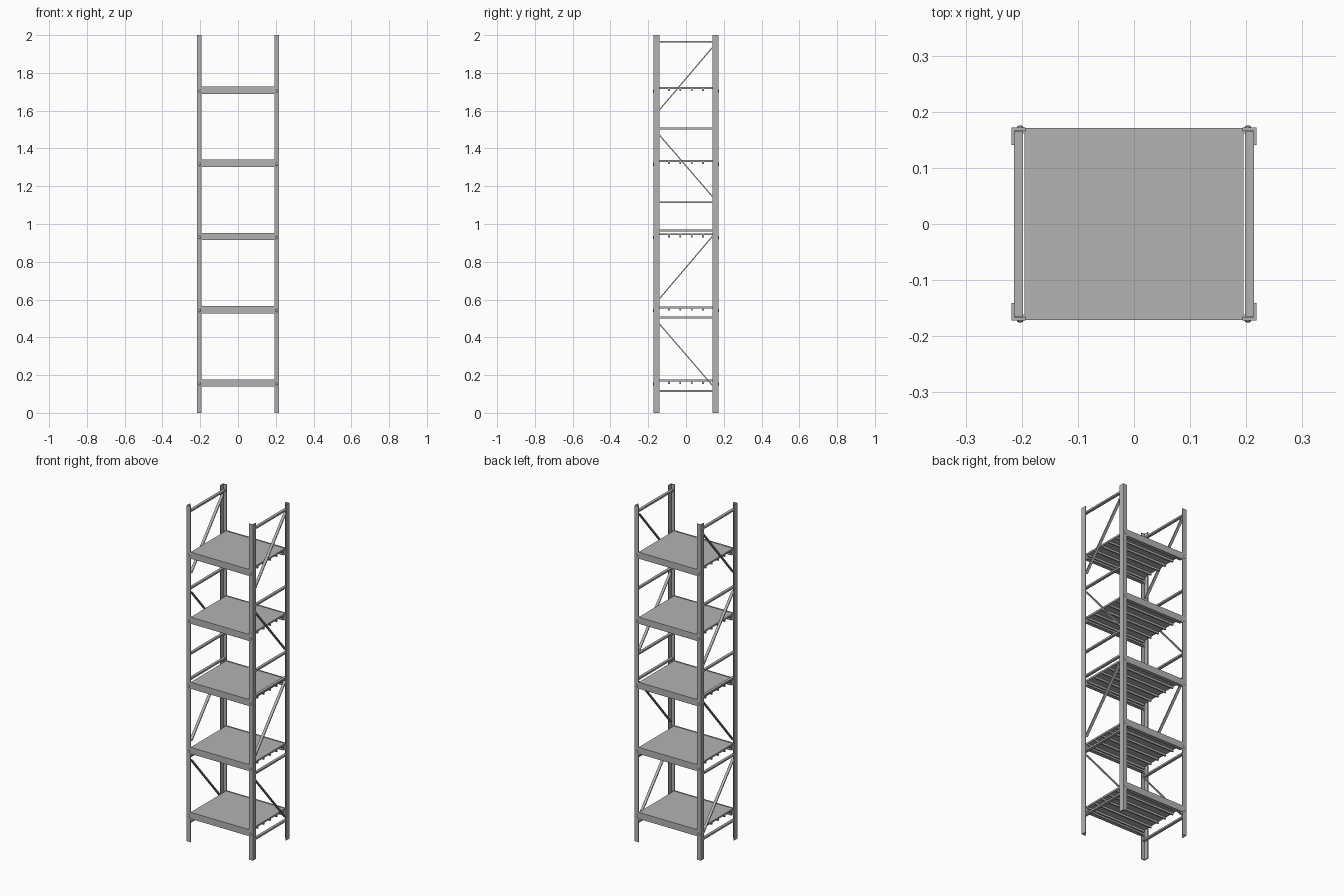
import bpy, bmesh, math
from mathutils import Matrix, Vector

cube = bpy.data.objects.get("Cube")
if cube:
    bpy.data.objects.remove(cube, do_unlink=True)

steel = bpy.data.materials.new("galvanised_grey")
steel.use_nodes = True
GREY = (0.45, 0.45, 0.45, 1)
steel.diffuse_color = GREY
steel.node_tree.nodes["Principled BSDF"].inputs["Base Color"].default_value = GREY

HALF_X, HALF_Y, HEIGHT = 0.218, 0.172, 2.0
RUNG_X, RUNG_W = 0.206, 0.016
SHELF_TOPS = [0.178 + 0.3875 * i for i in range(5)]


def add_box(bm, lo, hi, turn=None):
    lo, hi = Vector(lo), Vector(hi)
    mat = Matrix.Translation((lo + hi) / 2)
    if turn is not None:
        mat = mat @ turn
    bmesh.ops.create_cube(bm, size=1, matrix=mat @ Matrix.Diagonal((*(hi - lo), 1)))


def finish(name, bm):
    bmesh.ops.recalc_face_normals(bm, faces=bm.faces)
    mesh = bpy.data.meshes.new(name)
    bm.to_mesh(mesh)
    bm.free()
    mesh.materials.append(steel)
    obj = bpy.data.objects.new(name, mesh)
    bpy.context.collection.objects.link(obj)
    return obj


# Angle-section corner posts
for sx, side in ((1, "left"), (-1, "right")):
    for sy, end in ((-1, "front"), (1, "back")):
        profile = [(0.218, 0.172), (0.193, 0.172), (0.193, 0.166),
                   (0.213, 0.166), (0.213, 0.141), (0.218, 0.141)]
        bm = bmesh.new()
        face = bm.faces.new([bm.verts.new((sx * x, sy * y, 0)) for x, y in profile])
        up = bmesh.ops.extrude_face_region(bm, geom=[face])["geom"]
        bmesh.ops.translate(bm, vec=(0, 0, HEIGHT),
                            verts=[v for v in up if isinstance(v, bmesh.types.BMVert)])
        finish(f"{end}_{side}_post", bm)

# Side frames: level rungs and flat diagonal straps
rungs = [0.115, 0.505, 0.965, 1.115, 1.505, 1.965]
straps = [(0.47, 0.145), (0.605, 0.935), (1.47, 1.145), (1.605, 1.935)]
for sx, side in ((1, "left"), (-1, "right")):
    x0, x1 = sx * RUNG_X - RUNG_W / 2, sx * RUNG_X + RUNG_W / 2
    bm = bmesh.new()
    for z in rungs:
        add_box(bm, (x0, -0.165, z - 0.005), (x1, 0.165, z + 0.005))
    finish(f"{side}_rungs", bm)
    bm = bmesh.new()
    for za, zb in straps:
        angle = math.atan2(zb - za, 0.28)
        length = math.hypot(zb - za, 0.28) + 0.03
        mid = (za + zb) / 2
        add_box(bm, (x0, -length / 2, mid - 0.003), (x1, length / 2, mid + 0.003),
                Matrix.Rotation(angle, 4, "X"))
    finish(f"{side}_diagonal_straps", bm)

# Shelves: deck sheet with ribs below, edge beams and bolts
for i, top in enumerate(SHELF_TOPS, 1):
    bm = bmesh.new()
    add_box(bm, (-0.195, -0.164, top - 0.012), (0.195, 0.164, top - 0.002))
    for k in range(6):
        y = -0.15 + 0.06 * k
        add_box(bm, (-0.194, y - 0.004, top - 0.024), (0.194, y + 0.004, top - 0.011))
    finish(f"shelf_deck_{i}", bm)

    for sy, end in ((-1, "front"), (1, "back")):
        bm = bmesh.new()
        ys = sorted((sy * 0.164, sy * 0.171))
        add_box(bm, (-0.193, ys[0], top - 0.039), (0.193, ys[1], top))
        # Lower return lip and end tabs behind the posts
        ys = sorted((sy * 0.15, sy * 0.165))
        add_box(bm, (-0.193, ys[0], top - 0.039), (0.193, ys[1], top - 0.035))
        ys = sorted((sy * 0.161, sy * 0.166))
        add_box(bm, (-0.212, ys[0], top - 0.039), (0.212, ys[1], top - 0.003))
        finish(f"{end}_beam_{i}", bm)

        bm = bmesh.new()
        for sx in (-1, 1):
            place = Matrix.Translation((sx * 0.203, sy * HALF_Y, top - 0.024))
            bmesh.ops.create_uvsphere(bm, u_segments=12, v_segments=6, radius=1,
                                      matrix=place @ Matrix.Diagonal((0.006, 0.004, 0.009, 1)))
        finish(f"{end}_bolts_{i}", bm)
